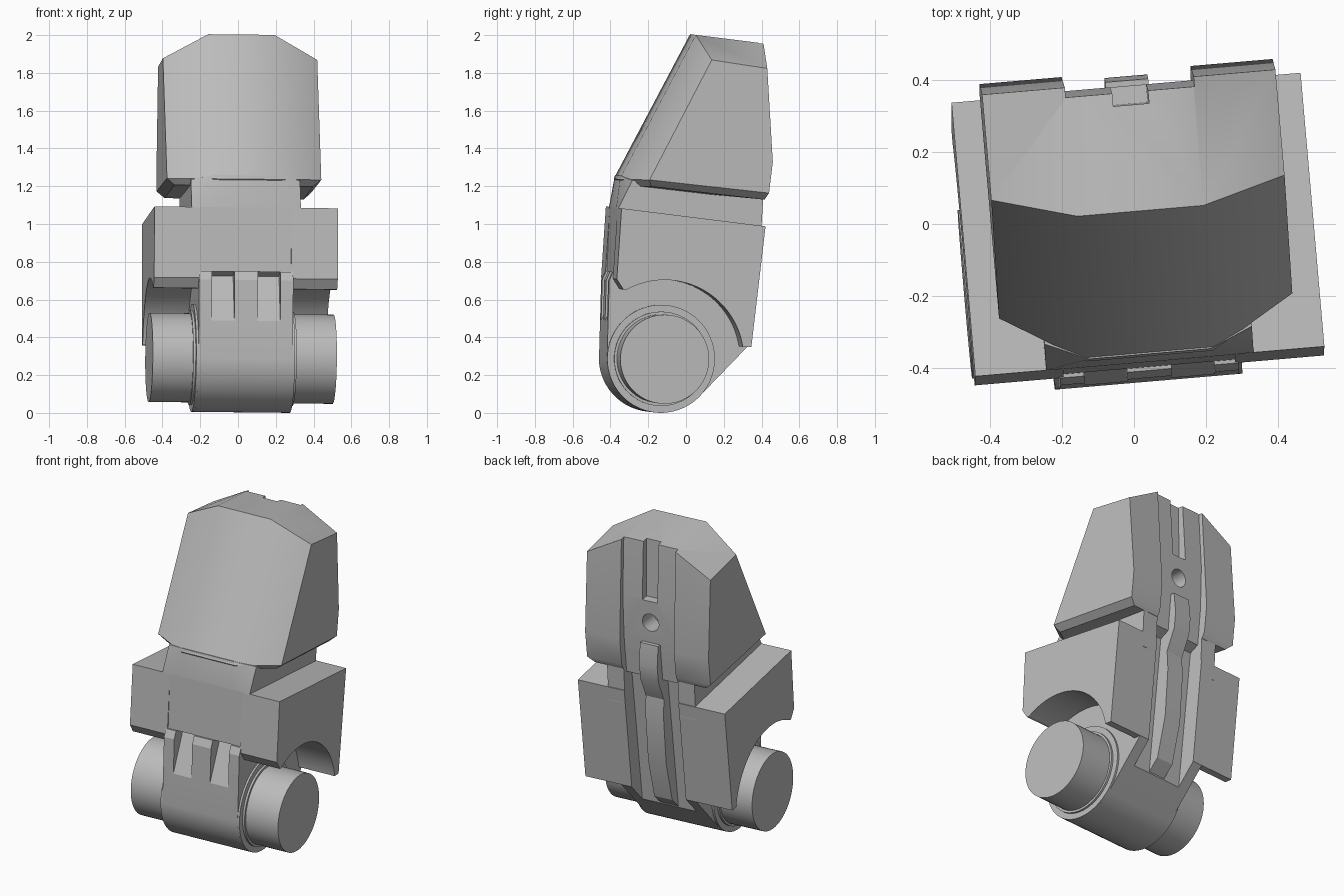
import bpy, bmesh, math
from mathutils import Matrix

cube = bpy.data.objects.get("Cube")
if cube:
    bpy.data.objects.remove(cube, do_unlink=True)

grey = bpy.data.materials.new("plain grey")
grey.use_nodes = True
grey.diffuse_color = (0.5, 0.5, 0.5, 1)
grey.node_tree.nodes["Principled BSDF"].inputs["Base Color"].default_value = (0.5, 0.5, 0.5, 1)

AXIS_Y, AXIS_Z = -0.155, 0.286   # hinge axis
parts = []


def finish(name, bm):
    bmesh.ops.recalc_face_normals(bm, faces=bm.faces)
    mesh = bpy.data.meshes.new(name)
    bm.to_mesh(mesh)
    bm.free()
    mesh.materials.append(grey)
    obj = bpy.data.objects.new(name, mesh)
    bpy.context.collection.objects.link(obj)
    parts.append(obj)
    return obj


def loft(name, columns):
    """Skin side profiles (y, z) placed at successive x positions."""
    bm = bmesh.new()
    rows = [[bm.verts.new((x, y, z)) for y, z in pts] for x, pts in columns]
    for a, b in zip(rows, rows[1:]):
        for i in range(len(a)):
            j = (i + 1) % len(a)
            bm.faces.new((a[i], a[j], b[j], b[i]))
    bm.faces.new(rows[0])
    bm.faces.new(rows[-1])
    return finish(name, bm)


def prism(name, profile, x0, x1):
    return loft(name, [(x0, profile), (x1, profile)])


def arc(radius, start, end, steps=32):
    angles = [math.radians(start + (end - start) * i / steps) for i in range(steps + 1)]
    return [(AXIS_Y + radius * math.cos(a), AXIS_Z + radius * math.sin(a)) for a in angles]


def roller(name, radius, half):
    return prism(name, arc(radius, 0, 354, 59), -half, half)


def cut(obj, cutters):
    for cutter in cutters:
        mod = obj.modifiers.new("cut", "BOOLEAN")
        mod.operation = "DIFFERENCE"
        mod.solver = "EXACT"
        mod.object = cutter
        with bpy.context.temp_override(object=obj, active_object=obj, selected_objects=[obj]):
            bpy.ops.object.modifier_apply(modifier=mod.name)


# Hood: crowned front, faceted top, chamfered lower rim
def hood_column(x):
    side = abs(x) > 0.3
    crown, drop = (0.14, 0.13) if side else (0, 0)
    top_y = 0.10 if side else 0.035
    return [(top_y, 2 - drop), (0.395, 1.955 - drop), (0.425, 1.33),
            (0.405, 1.165), (-0.37 + crown, 1.235)]


bm = bmesh.new()
rows = []
for x in (-0.41, -0.176, 0.176, 0.41):
    pts = hood_column(x)
    row = [bm.verts.new((x, y, z)) for y, z in pts]
    for y, z in (pts[3], pts[4]):
        row.append(bm.verts.new((x * 0.9, y * 0.95, z - 0.035)))
    rows.append(row)
ring = [0, 1, 2, 3, 5, 6, 4]
for a, b in zip(rows, rows[1:]):
    for i, j in zip(ring, ring[1:] + ring[:1]):
        bm.faces.new((a[i], a[j], b[j], b[i]))
for row in (rows[0], rows[-1]):
    bm.faces.new(row[:5])
    bm.faces.new((row[4], row[3], row[5], row[6]))
hood = finish("hood", bm)

# Neck between hood and block
outer = [(-0.385, 1.0), (-0.385, 1.085), (-0.312, 1.23), (0.39, 1.23), (0.37, 0.9)]
inner = [(-0.386, 1.0), (-0.386, 1.085), (-0.364, 1.255), (0.39, 1.255), (0.37, 0.9)]
neck = loft("neck", [(-0.29, outer), (-0.17, inner), (0.17, inner), (0.29, outer)])

# Side blocks arched over the shafts
arch = [p for p in arc(0.42, 9, 119)]
block = [(-0.375, 0.655), (-0.41, 0.71), (-0.385, 1.085), (0.38, 0.99), (0.305, 0.35)] + arch
for side, name in ((1, "left_block"), (-1, "right_block")):
    prism(name, block, side * 0.24, side * 0.488)

# Central body wrapping the hinge
body_profile = [(-0.386, 1.085), (0.38, 0.99), (0.305, 0.35)] + arc(0.286, -45, -180)
body_profile += [(-0.43, 0.70), (-0.41, 0.745), (-0.4, 0.745)]
body = prism("central_body", body_profile, -0.25, 0.25)

# Hinge rollers
roller("hinge_collar", 0.286, 0.262)
roller("hinge_inner_collar", 0.25, 0.275)
roller("hinge_shaft", 0.236, 0.489)

# Rear strip inside the channel
prism("rear_strip", [(0.33, 1.33), (0.40, 1.33), (0.412, 1.2), (0.40, 1.1), (0.34, 0.97),
                     (0.345, 0.85), (0.32, 0.55), (0.255, 0.30), (0.15, 0.20),
                     (0.15, 0.9), (0.3, 1.1)], -0.06, 0.06)

# Cutters: rear channel, upper groove, round hole, front pits
channel = prism("channel_cutter", [(0.36, 2.1), (0.385, 1.6), (0.375, 1.33), (0.35, 1.1),
                                   (0.29, 1.07), (0.17, 0.1), (0.6, 0.1), (0.6, 2.1)],
                -0.18, 0.18)
groove = prism("groove_cutter", [(0.33, 2.1), (0.335, 1.6), (0.6, 1.58), (0.6, 2.1)], -0.05, 0.05)
bm = bmesh.new()
bmesh.ops.create_cone(bm, cap_ends=True, segments=32, radius1=0.055, radius2=0.055, depth=0.4,
                      matrix=Matrix.Translation((0, 0.45, 1.46)) @ Matrix.Rotation(math.pi / 2, 4, "X"))
hole = finish("hole_cutter", bm)
pit = [(-0.5, 0.48), (-0.438, 0.48), (-0.33, 0.72), (-0.37, 0.745), (-0.5, 0.745)]
pits = [prism("pit_cutter", pit, s * 0.062, s * 0.182) for s in (-1, 1)]

cut(hood, [channel, groove, hole])
cut(neck, [channel])
cut(body, [channel] + pits)
for cutter in [channel, groove, hole] + pits:
    parts.remove(cutter)
    bpy.data.objects.remove(cutter, do_unlink=True)

# Smooth the curved parts and turn the whole model slightly
place = (Matrix.Translation((0, 0, 0.003)) @ Matrix.Rotation(math.radians(4.9), 4, "Z")
         @ Matrix.Rotation(math.radians(0.6), 4, "Y"))
for obj in parts:
    obj.matrix_world = place
    bpy.ops.object.select_all(action="DESELECT")
    obj.select_set(True)
    bpy.context.view_layer.objects.active = obj
    bpy.ops.object.shade_smooth_by_angle(angle=math.radians(31 if obj in (hood, neck) else 20))
